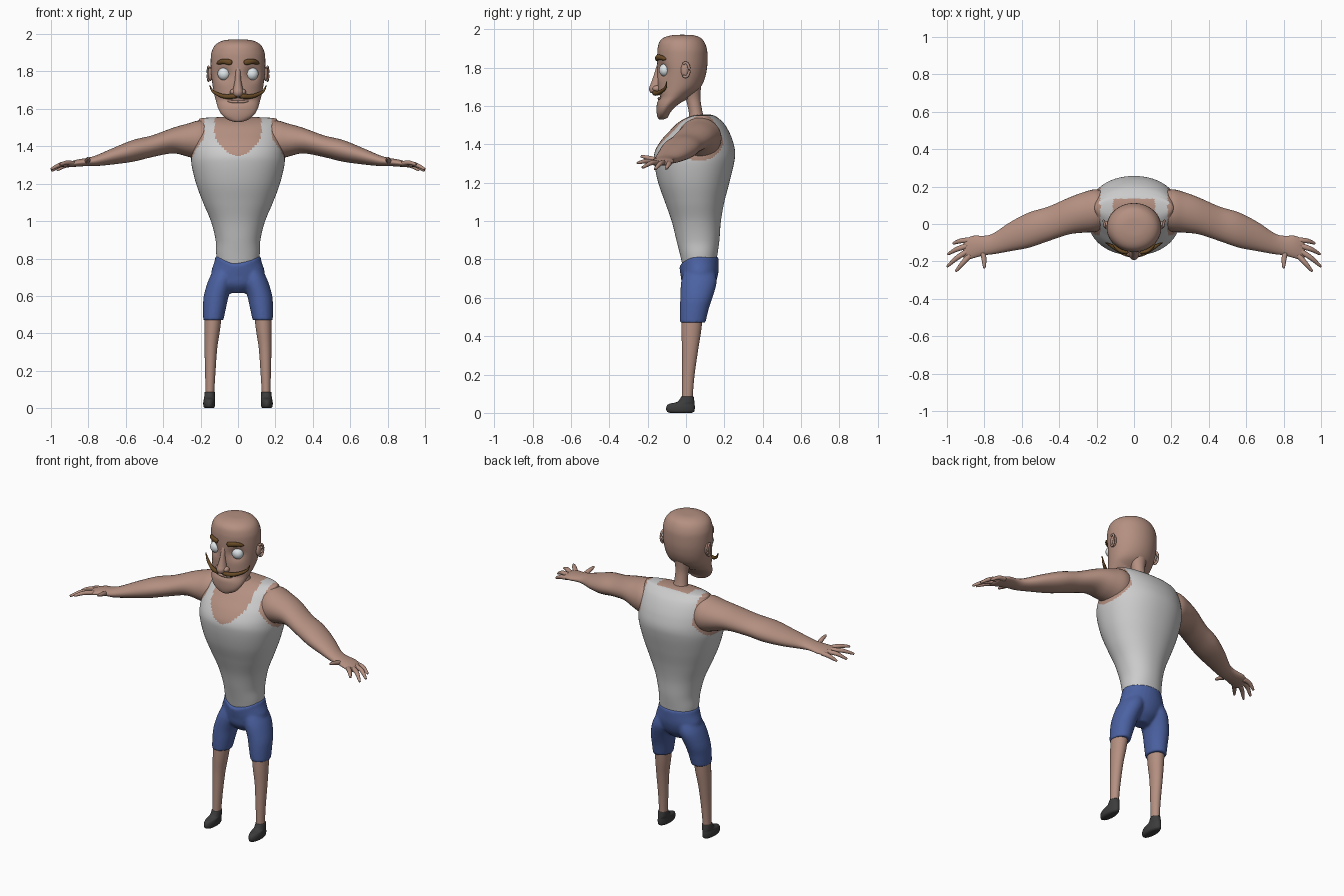
import bpy, bmesh
from math import sin, cos, pi, exp
from mathutils import Vector


def material(name, r, g, b):
    m = bpy.data.materials.new(name)
    m.diffuse_color = (r, g, b, 1)
    return m


SKIN = material("skin", .46, .28, .22)
BLUE = material("blue", .07, .12, .36)
BROWN = material("brown", .14, .07, .02)
DARK = material("dark", .045, .045, .045)
CLOTH = material("cloth", .6, .6, .6)
EYE = material("eye", .75, .8, .82)


def spline(keys, steps):
    """Catmull-Rom interpolation of key tuples."""
    k = [keys[0]] + list(keys) + [keys[-1]]
    out = []
    for i in range(1, len(k) - 2):
        for s in range(steps):
            t = s / steps
            out.append([.5 * (2 * b + (c - a) * t + (2 * a - 5 * b + 4 * c - d) * t * t
                        + (3 * b - a - 3 * c + d) * t ** 3)
                        for a, b, c, d in zip(*k[i - 1:i + 3])])
    return out + [list(keys[-1])]


def finish(ob, mat, mirror=False):
    ob.data.materials.append(mat)
    for p in ob.data.polygons:
        p.use_smooth = True
    if mirror:
        ob.modifiers.new("mirror", 'MIRROR').use_mirror_merge = False
    return ob


def loft(name, keys, mat, axis='Z', seg=32, steps=5, power=2.0, mirror=False, shape=None):
    """Skin ellipses given as (x, y, z, radius_a, radius_b); axis 'T' follows the path."""
    rings = spline(keys, steps)
    bm = bmesh.new()
    rows = []
    for i, (x, y, z, a, b) in enumerate(rings):
        if axis == 'Z':
            u, v = Vector((1, 0, 0)), Vector((0, 1, 0))
        elif axis == 'X':
            u, v = Vector((0, 1, 0)), Vector((0, 0, 1))
        else:
            p, q = rings[max(i - 1, 0)], rings[min(i + 1, len(rings) - 1)]
            t = Vector(q[:3]) - Vector(p[:3])
            u = t.cross(Vector((0, 0, 1))).normalized()
            v = u.cross(t).normalized()
        row = []
        for j in range(seg):
            c, s = cos(2 * pi * j / seg), sin(2 * pi * j / seg)
            c = abs(c) ** (2 / power) * (1 if c > 0 else -1)
            s = abs(s) ** (2 / power) * (1 if s > 0 else -1)
            co = Vector((x, y, z)) + u * max(a, .001) * c + v * max(b, .001) * s
            row.append(bm.verts.new(shape(co) if shape else co))
        rows.append(row)
    for r, n in zip(rows, rows[1:]):
        for j in range(seg):
            bm.faces.new((r[j], r[(j + 1) % seg], n[(j + 1) % seg], n[j]))
    bm.faces.new(rows[0][::-1])
    bm.faces.new(rows[-1])
    bmesh.ops.recalc_face_normals(bm, faces=bm.faces)
    me = bpy.data.meshes.new(name)
    bm.to_mesh(me)
    bm.free()
    ob = bpy.data.objects.new(name, me)
    bpy.context.collection.objects.link(ob)
    return finish(ob, mat, mirror)


def slices(rows):
    """(z, half width, front y, back y[, centre x]) to loft keys."""
    return [((r[4] if len(r) > 4 else 0), (r[2] + r[3]) / 2, r[0], r[1], (r[3] - r[2]) / 2) for r in rows]


def ball(name, loc, size, mat, mirror=True):
    bm = bmesh.new()
    bmesh.ops.create_uvsphere(bm, u_segments=24, v_segments=16, radius=1)
    for v in bm.verts:
        v.co = Vector(loc) + v.co * Vector(size)
    me = bpy.data.meshes.new(name)
    bm.to_mesh(me)
    bm.free()
    ob = bpy.data.objects.new(name, me)
    bpy.context.collection.objects.link(ob)
    return finish(ob, mat, mirror)


# Torso: vest with skin showing at the neckline and armholes
torso = loft("torso", slices([
    (.73, .105, -.01, .15), (.82, .116, -.03, .163), (.9, .12, -.05, .174), (1.0, .145, -.075, .182),
    (1.1, .187, -.11, .2), (1.2, .224, -.145, .226), (1.3, .248, -.165, .25), (1.36, .25, -.163, .256),
    (1.42, .245, -.13, .243), (1.47, .235, -.085, .222), (1.51, .223, -.045, .197), (1.535, .212, -.005, .17),
    (1.55, .195, .035, .145), (1.556, .1, .07, .12)]), CLOTH, seg=112, steps=9, power=2.15)
torso.data.materials.append(SKIN)
for p in torso.data.polygons:
    x, y, z = p.center
    x = abs(x)
    line = 1.34 + .55 * x if x < .07 else 1.378 + 1.2 * (x - .07)
    neck = x < .125 and z > line and y < .06 or x < .112 and .06 <= y < .135 and z > 1.53
    arm = x > .18 and ((y - .07) / .13) ** 2 + ((z - 1.435) / .12) ** 2 < 1
    p.material_index = 1 if neck or arm else 0

# Neck
loft("neck", slices([(1.5, .055, 0, .12), (1.55, .043, .015, .092), (1.6, .038, .008, .08),
                     (1.65, .04, -.005, .075), (1.72, .06, -.03, .08)]), SKIN)


# Head with shallow eye sockets and an indented mouth
def face(co):
    if co.y < 0:
        d = ((abs(co.x) - .075) ** 2 + (co.z - 1.785) ** 2) / .036 ** 2
        co.y += .022 * exp(-d)
        co.y += .014 * exp(-(co.x / .08) ** 2 - ((co.z - 1.645) / .018) ** 2)
    return co


loft("head", slices([
    (1.53, .015, -.14, -.115), (1.54, .05, -.148, -.095), (1.565, .083, -.153, -.082), (1.6, .105, -.153, -.05),
    (1.65, .12, -.148, .02), (1.69, .13, -.148, .07), (1.74, .138, -.149, .097), (1.8, .145, -.15, .11),
    (1.86, .146, -.15, .112), (1.9, .142, -.148, .108), (1.935, .127, -.138, .094), (1.957, .1, -.113, .073),
    (1.969, .06, -.07, .035), (1.971, .005, -.025, -.015)]), SKIN, seg=64, steps=7, shape=face)

# Nose
loft("nose", slices([(1.663, .006, -.165, -.14), (1.67, .022, -.186, -.13), (1.69, .029, -.193, -.12),
                     (1.715, .024, -.184, -.12), (1.76, .016, -.168, -.12), (1.81, .015, -.153, -.12),
                     (1.83, .008, -.145, -.12)]), SKIN)
ball("nostril", (.026, -.152, 1.69), (.017, .022, .016), SKIN)

# Eyes, brows, ears, moustache
ball("eye", (.075, -.11, 1.787), (.034, .03, .034), EYE)
loft("eyebrow", [(.034, -.15, 1.845, .004, .008), (.042, -.152, 1.848, .01, .015), (.075, -.142, 1.854, .011, .014),
                 (.1, -.118, 1.848, .01, .011), (.112, -.105, 1.843, .004, .004)], BROWN, 'T', 16, mirror=True)
ball("ear", (.147, -.005, 1.787), (.014, .022, .038), SKIN)
rim = [(.154 + .01 * (1 + cos(a)) * .4, -.003 + .02 * cos(a), 1.788 + .037 * sin(a), .006, .007)
       for a in [-2.2 + i * .55 for i in range(9)]]
loft("ear_rim", rim, SKIN, 'T', 12, mirror=True)
loft("moustache", [(0, -.16, 1.672, .012, .011), (.03, -.163, 1.667, .013, .013), (.065, -.15, 1.666, .012, .012),
                   (.1, -.13, 1.675, .01, .01), (.135, -.108, 1.695, .007, .007), (.152, -.1, 1.728, .002, .002)],
     BROWN, 'T', 16, mirror=True)
loft("lower_lip", [(0, -.14, 1.638, .008, .008), (.04, -.134, 1.64, .008, .007), (.075, -.112, 1.652, .003, .003)],
     SKIN, 'T', 12, mirror=True)

# Arms running into flat palms
loft("arm", [
    (.12, .07, 1.43, .09, .09), (.2, .072, 1.433, .113, .105), (.27, .062, 1.433, .108, .088),
    (.35, .042, 1.43, .098, .068), (.46, 0, 1.40, .092, .058), (.56, -.032, 1.376, .094, .058),
    (.66, -.067, 1.349, .078, .045), (.75, -.105, 1.325, .056, .03), (.8, -.115, 1.317, .052, .022),
    (.86, -.123, 1.31, .06, .019), (.9, -.137, 1.302, .055, .014), (.915, -.142, 1.3, .03, .006)],
    SKIN, 'X', mirror=True)

# Fingers and thumb: base, knuckle, tip
for name, a, b, c in [
    ("little_finger", (.88, -.087, 1.303), (.925, -.09, 1.296), (.965, -.103, 1.274)),
    ("ring_finger", (.89, -.117, 1.305), (.945, -.134, 1.3), (.992, -.16, 1.272)),
    ("middle_finger", (.89, -.145, 1.305), (.945, -.18, 1.303), (.995, -.224, 1.28)),
    ("index_finger", (.875, -.165, 1.307), (.915, -.208, 1.312), (.95, -.25, 1.303)),
    ("thumb", (.81, -.14, 1.314), (.802, -.19, 1.328), (.8, -.232, 1.337)),
]:
    tip = tuple(q + (q - p) * .06 for p, q in zip(b, c))
    loft(name, [a + (.015, .013), b + (.013, .012), c + (.007, .007), tip + (.002, .002)],
         SKIN, 'T', 14, mirror=True)


# Shorts: pelvis and two legs fused, waistband dipping at the front
def dip(co):
    if co.y < .06:
        f = min(max((co.z - .7) / .115, 0), 1)
        co.z -= .06 * f * max(0, 1 - abs(co.x) / .12) * min(1, (.06 - co.y) / .06)
    return co


shorts = loft("shorts", slices([(.615, .05, .02, .1), (.66, .11, -.018, .145), (.72, .143, -.027, .167),
                                (.78, .127, -.032, .17), (.815, .12, -.034, .168)]), BLUE, shape=dip)
parts = [shorts] + [loft("shorts_leg", slices([
    (.47, .054, -.032, .102, s * .132), (.54, .062, -.032, .118, s * .125), (.6, .067, -.03, .138, s * .116),
    (.68, .07, -.026, .16, s * .09), (.74, .06, -.01, .15, s * .07)]), BLUE) for s in (-1, 1)]
bpy.ops.object.select_all(action='DESELECT')
for o in parts:
    o.select_set(True)
bpy.context.view_layer.objects.active = shorts
bpy.ops.object.join()
rm = shorts.modifiers.new("fuse", 'REMESH')
rm.mode, rm.voxel_size, rm.use_smooth_shade = 'VOXEL', .008, True
sm = shorts.modifiers.new("soften", 'SMOOTH')
sm.factor, sm.iterations = .5, 4

# Lower legs and shoes
loft("leg", slices([(.05, .023, -.02, .035, .151), (.1, .024, -.02, .036, .15), (.2, .028, -.02, .045, .148),
                    (.32, .034, -.02, .062, .145), (.42, .042, -.024, .078, .138), (.52, .048, -.024, .09, .132)]),
     SKIN, mirror=True)
loft("shoe", slices([(0, .022, -.085, .03, .154), (.008, .03, -.1, .043, .154), (.028, .032, -.103, .046, .154),
                     (.046, .03, -.09, .045, .153), (.058, .029, -.045, .044, .152), (.085, .027, -.025, .04, .151)]),
     DARK, mirror=True)
